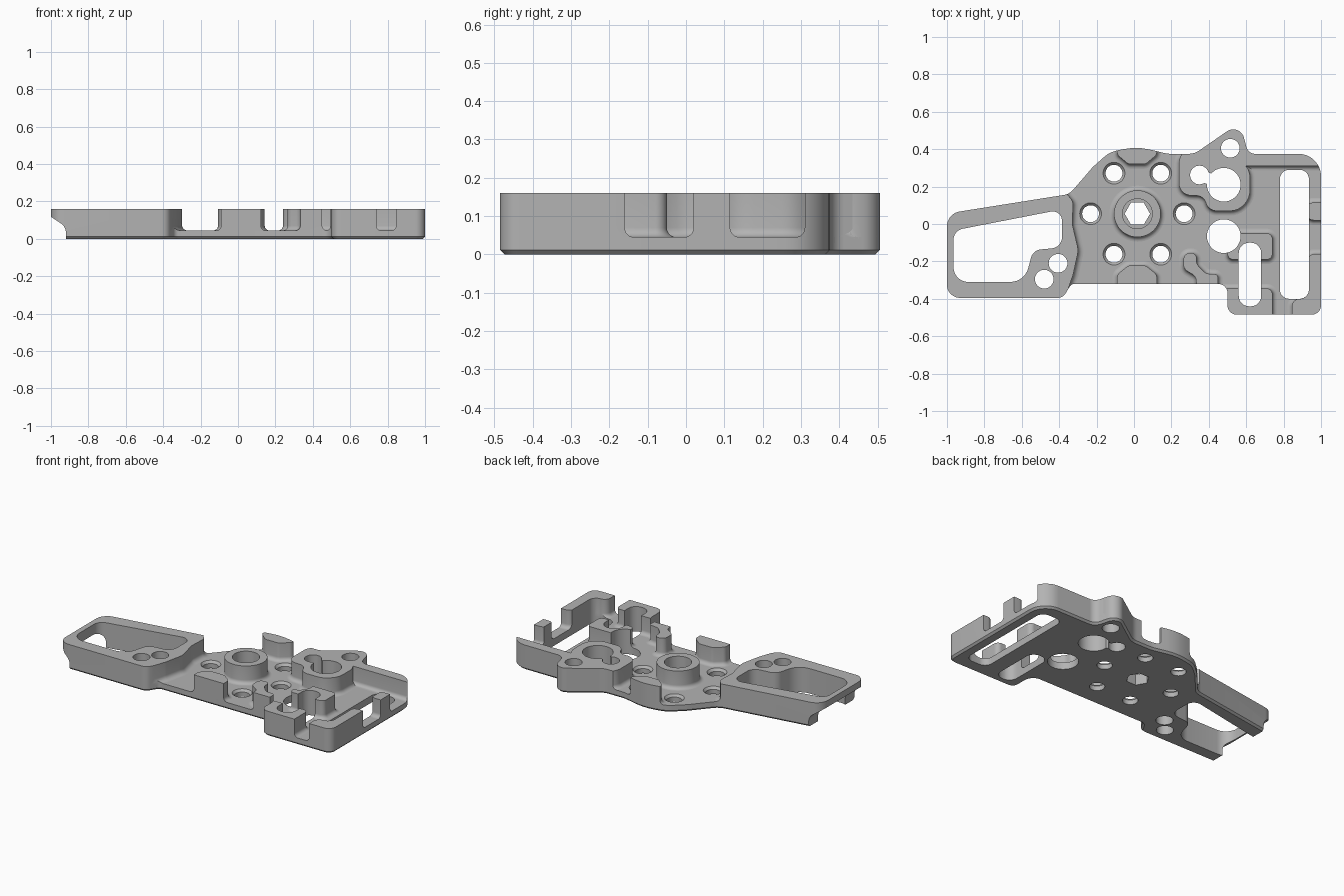
import bpy
import math
from mathutils import Matrix, Vector

FLOOR, TOP = 0.045, 0.16

cube = bpy.data.objects.get("Cube")
if cube:
    bpy.data.objects.remove(cube, do_unlink=True)

metal = bpy.data.materials.new("grey_metal")
metal.use_nodes = True
grey = (0.45, 0.45, 0.45, 1)
metal.diffuse_color = grey
metal.node_tree.nodes["Principled BSDF"].inputs["Base Color"].default_value = grey


def rounded(points):
    """Counter-clockwise loop from (x, y, radius) corners."""
    pos = [Vector(p[:2]) for p in points]
    loop = []
    for i, p in enumerate(pos):
        to_prev = pos[i - 1] - p
        to_next = pos[(i + 1) % len(pos)] - p
        r = points[i][2] if len(points[i]) > 2 else 0
        a, b = to_prev.normalized(), to_next.normalized()
        half = a.angle(b) / 2
        if r == 0 or half > math.radians(89):
            loop.append(p)
            continue
        t = min(r / math.tan(half), 0.49 * min(to_prev.length, to_next.length))
        centre = p + (a + b).normalized() * (t / math.cos(half))
        s, e = p + a * t - centre, p + b * t - centre
        turn = math.atan2(s.x * e.y - s.y * e.x, s.dot(e))
        n = max(2, math.ceil(abs(turn) / math.radians(11)))
        for k in range(n + 1):
            c, w = math.cos(turn * k / n), math.sin(turn * k / n)
            loop.append(centre + Vector((s.x * c - s.y * w, s.x * w + s.y * c)))
    area = sum(loop[i - 1].x * q.y - loop[i - 1].y * q.x for i, q in enumerate(loop))
    return loop if area > 0 else loop[::-1]


def circle(x, y, r, sides=36):
    steps = [math.tau * k / sides for k in range(sides)]
    return [Vector((x + r * math.cos(a), y + r * math.sin(a))) for a in steps]


def grow(loop, d):
    """Offset a loop outward by d."""
    out = []
    for i, p in enumerate(loop):
        u = (p - loop[i - 1]).normalized()
        v = (loop[(i + 1) % len(loop)] - p).normalized()
        n1, n2 = Vector((u.y, -u.x)), Vector((v.y, -v.x))
        out.append(p + (n1 + n2) * (d / max(0.3, 1 + n1.dot(n2))))
    return out


def prism(name, loop, levels):
    """Stack offset copies of the loop at (height, offset) levels."""
    n, verts, faces = len(loop), [], []
    for z, d in levels:
        verts += [(p.x, p.y, z) for p in grow(loop, d)]
    for k in range(len(levels) - 1):
        for i in range(n):
            j = (i + 1) % n
            faces.append((k * n + i, k * n + j, k * n + n + j, k * n + n + i))
    faces.append(tuple(reversed(range(n))))
    faces.append(tuple(range((len(levels) - 1) * n, len(levels) * n)))
    mesh = bpy.data.meshes.new(name)
    mesh.from_pydata(verts, [], faces)
    obj = bpy.data.objects.new(name, mesh)
    bpy.context.scene.collection.objects.link(obj)
    return obj


cutters = []


def cut(loop, levels=((-0.1, 0), (0.3, 0))):
    obj = prism("cutter", loop, levels)
    obj.hide_render = True
    cutters.append(obj)
    return obj


parts = []


def raised(name, loop, fillet=0.025):
    """Wall or boss standing on the floor with a filleted foot."""
    levels = [(0.03, fillet)]
    for k in range(7):
        a = math.radians(15 * k)
        levels.append((FLOOR + fillet * (1 - math.cos(a)), fillet * (1 - math.sin(a))))
    parts.append(prism(name, loop, levels + [(TOP, 0)]))


# Overall silhouette with a chamfered lower edge, used to trim every part
envelope = prism("envelope", rounded([
    (-1, 0.056, 0.08), (-0.345, 0.16, 0.08), (-0.22, 0.305, 0.15), (-0.13, 0.385, 0.15),
    (0.015, 0.415, 0.4), (0.18, 0.375, 0.15), (0.323, 0.375, 0.1), (0.567, 0.544, 0.085),
    (0.61, 0.375, 0.05), (1, 0.375, 0.12), (1, -0.485, 0.05), (0.5, -0.485, 0.05),
    (0.5, -0.32, 0.05), (-0.335, -0.32, 0.03), (-0.38, -0.395, 0.05), (-1, -0.395, 0.07),
]), [(0, -0.012), (0.012, 0), (0.3, 0)])
envelope.hide_render = True

# Floor plate
parts.append(prism("floor_plate", rounded([(-1.2, -0.7), (1.2, -0.7), (1.2, 0.7), (-1.2, 0.7)]),
                   [(-0.05, 0), (FLOOR, 0)]))

# Frame on the right-hand end of the model (-x)
raised("end_frame", rounded([
    (-1.1, -0.5), (-0.42, -0.5), (-0.37, -0.4, 0.05), (-0.325, -0.27, 0.1),
    (-0.297, -0.14, 0.1), (-0.33, 0, 0.1), (-0.325, 0.12, 0.05), (-0.39, 0.2),
    (-0.42, 0.3), (-1.1, 0.3)]), 0.03)

# Centre boss and the tabs behind and in front of it
CX, CY = 0.018, 0.055
raised("centre_boss", circle(CX, CY, 0.125, 48))
for name, edge, tip, outside in (("rear_tab", 0.37, 0.32, 0.5), ("front_tab", -0.27, -0.222, -0.45)):
    raised(name, rounded([
        (-0.09, outside), (-0.09, edge, 0.03), (-0.03, tip, 0.03),
        (0.062, tip, 0.03), (0.122, edge, 0.03), (0.122, outside)]))

# Pivot boss with its lug
raised("pivot_boss", rounded([
    (0.24, 0.155, 0.09), (0.37, 0.15, 0.05), (0.4, 0.07, 0.08), (0.56, 0.07, 0.1),
    (0.62, 0.14, 0.1), (0.62, 0.28, 0.1), (0.585, 0.33, 0.05), (0.61, 0.6),
    (0.42, 0.6), (0.24, 0.35, 0.08)]))

# Walls of the large window
raised("rear_wall", rounded([(0.56, 0.31), (1.1, 0.31), (1.1, 0.6), (0.56, 0.6)]))
raised("side_post", rounded([
    (0.925, 0.02, 0.035), (1.1, 0.02), (1.1, 0.115), (0.925, 0.115, 0.035)]))
raised("corner_wall", rounded([
    (0.845, -0.6), (1.1, -0.6), (1.1, -0.16), (0.93, -0.16, 0.035),
    (0.93, -0.4, 0.05), (0.845, -0.4, 0.04)]))

# Walls around the narrow slot, and the small hook
raised("slot_front_wall", rounded([
    (0.45, -0.6), (0.74, -0.6), (0.74, -0.345, 0.03), (0.45, -0.345)]))
raised("slot_rear_wall", rounded([
    (0.5, -0.19, 0.03), (0.74, -0.19, 0.03), (0.74, -0.05, 0.03), (0.5, -0.05)]))
raised("hook", rounded([
    (0.265, -0.155, 0.034), (0.265, -0.24, 0.04), (0.33, -0.28, 0.04), (0.34, -0.4),
    (0.45, -0.4), (0.45, -0.27, 0.02), (0.385, -0.265, 0.04), (0.335, -0.215, 0.04),
    (0.335, -0.155, 0.034)]))

# Windows and slot
cut(rounded([(-0.965, -0.035, 0.06), (-0.385, 0.078, 0.05), (-0.385, -0.125, 0.06),
             (-0.54, -0.14, 0.06), (-0.585, -0.31, 0.1), (-0.965, -0.31, 0.08)]))
cut(rounded([(0.78, -0.4, 0.05), (0.935, -0.4, 0.05), (0.935, 0.29, 0.05), (0.78, 0.29, 0.05)]))
cut(rounded([(0.56, -0.44, 0.055), (0.68, -0.44, 0.055), (0.68, -0.1, 0.055), (0.56, -0.1, 0.055)]))

# Plain round holes and the keyway between two of them
for x, y, r in ((-0.406, -0.21, 0.05), (-0.48, -0.295, 0.05), (0.48, 0.21, 0.09),
                (0.35, 0.262, 0.05), (0.515, 0.405, 0.05), (0.48, -0.065, 0.09)):
    cut(circle(x, y, r))
cut(rounded([(0.34, 0.235), (0.47, 0.18), (0.49, 0.24), (0.36, 0.29)]))

# Ring of countersunk holes
for k in range(6):
    a = math.tau * k / 6
    cut(circle(CX + 0.25 * math.cos(a), CY + 0.25 * math.sin(a), 0.045),
        ((-0.1, 0), (0.03, 0), (0.047, 0.015), (0.3, 0.015)))

# Hexagonal bore with a round counterbore
cut(circle(CX, CY, 0.068, 6))
cut(circle(CX, CY, 0.08), ((0.07, 0), (0.3, 0)))

# Scooped underside of the frame end
scoop = cut(rounded([(-1.1, -0.1), (-0.92, -0.1), (-0.92, 0.065, 0.06), (-1.01, 0.125), (-1.1, 0.125)]),
            ((-0.6, 0), (0.6, 0)))
scoop.data.transform(Matrix.Rotation(math.pi / 2, 4, "X"))

# Trim and drill every part, then drop the helpers
for obj in parts:
    for tool in [envelope] + cutters:
        mod = obj.modifiers.new("trim", "BOOLEAN")
        mod.operation = "INTERSECT" if tool is envelope else "DIFFERENCE"
        mod.solver = "EXACT"
        mod.object = tool
bpy.context.view_layer.update()
graph = bpy.context.evaluated_depsgraph_get()
finished = [bpy.data.meshes.new_from_object(obj.evaluated_get(graph)) for obj in parts]
for obj, mesh in zip(parts, finished):
    obj.modifiers.clear()
    obj.data = mesh
    mesh.materials.clear()
    mesh.materials.append(metal)
    for face in mesh.polygons:
        face.material_index = 0
for tool in [envelope] + cutters:
    bpy.data.objects.remove(tool, do_unlink=True)
bpy.context.view_layer.update()

# Smooth the curved walls and keep the machined edges sharp
bpy.ops.object.select_all(action="DESELECT")
for obj in parts:
    obj.select_set(True)
bpy.context.view_layer.objects.active = parts[0]
bpy.ops.object.shade_smooth_by_angle(angle=math.radians(30))
